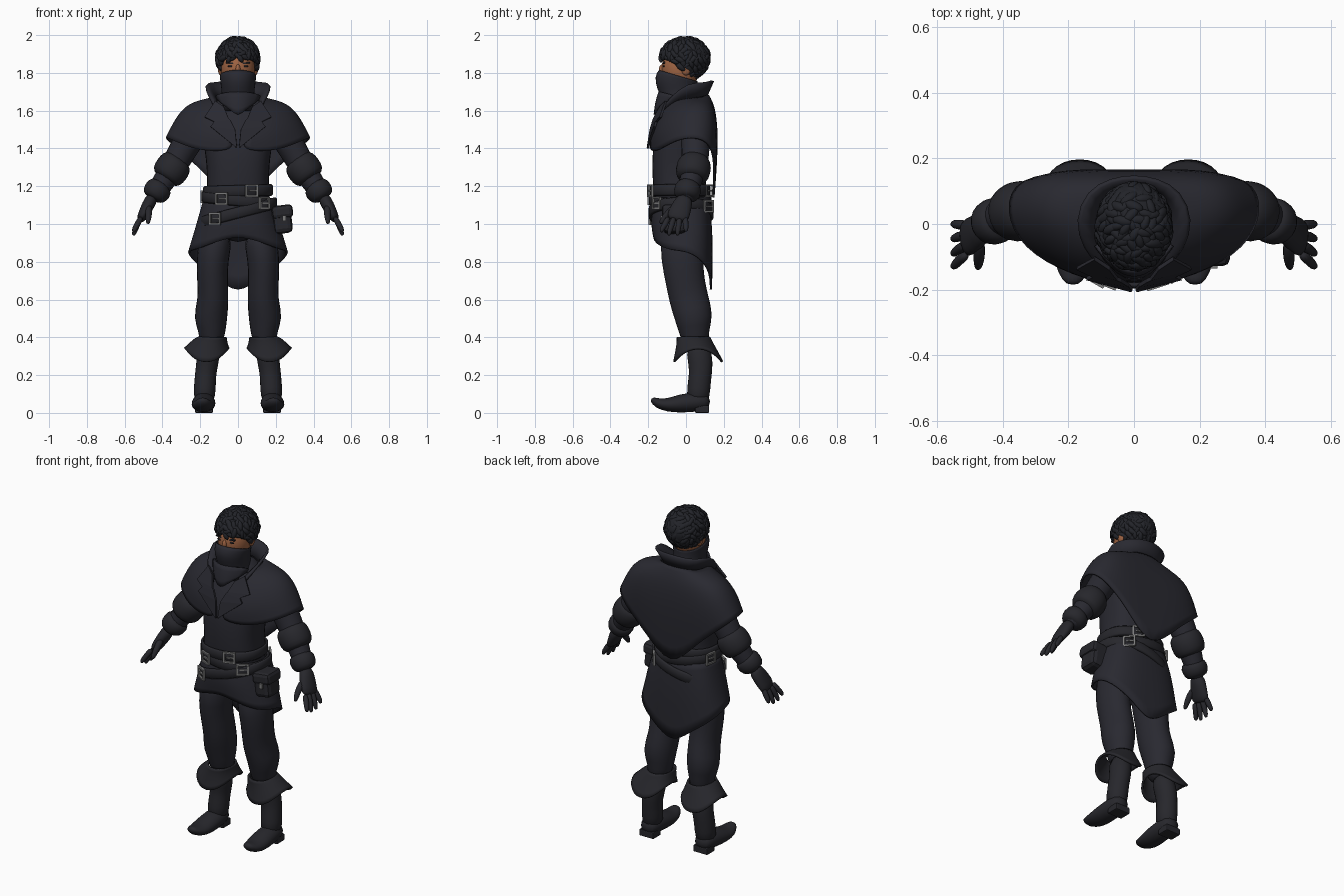
import bpy, bmesh, math, random
from mathutils import Matrix, Vector

random.seed(4)
start_cube = bpy.data.objects.get("Cube")
if start_cube:
    bpy.data.objects.remove(start_cube, do_unlink=True)


def material(name, r, g, b):
    mat = bpy.data.materials.new(name)
    mat.use_nodes = True
    mat.diffuse_color = (r, g, b, 1)
    mat.node_tree.nodes["Principled BSDF"].inputs["Base Color"].default_value = (r, g, b, 1)
    return mat


CLOTH = material("dark blue cloth", .022, .022, .03)
LEATHER = material("black leather", .02, .02, .025)
HAIR = material("black hair", .016, .017, .022)
SKIN = material("brown skin", .34, .125, .055)
METAL = material("grey metal", .2, .2, .2)


def finish(name, bm, mat, mirror=False, sub=0, thick=0, bevel=0, smooth=True):
    """Turn a bmesh into a named object with its modifiers."""
    bmesh.ops.recalc_face_normals(bm, faces=bm.faces)
    mesh = bpy.data.meshes.new(name)
    bm.to_mesh(mesh)
    bm.free()
    mesh.materials.append(mat)
    if smooth:
        mesh.shade_smooth()
    obj = bpy.data.objects.new(name, mesh)
    bpy.context.collection.objects.link(obj)
    if mirror:
        obj.modifiers.new("Mirror", 'MIRROR').merge_threshold = .0005
    if bevel:
        mod = obj.modifiers.new("Bevel", 'BEVEL')
        mod.width, mod.segments = bevel, 2
    if sub:
        mod = obj.modifiers.new("Subdivision", 'SUBSURF')
        mod.levels = mod.render_levels = sub
    if thick:
        mod = obj.modifiers.new("Solidify", 'SOLIDIFY')
        mod.thickness, mod.offset = thick, 0
    return obj


def skin(name, rows, mat, closed=False, caps=False, **options):
    """Stretch a surface over rows of points."""
    bm = bmesh.new()
    grid = [[bm.verts.new(p) for p in row] for row in rows]
    n = len(rows[0])
    for low, high in zip(grid, grid[1:]):
        for i in range(n if closed else n - 1):
            j = (i + 1) % n
            bm.faces.new((low[i], low[j], high[j], high[i]))
    if caps:
        bm.faces.new(grid[0])
        bm.faces.new(grid[-1])
    return finish(name, bm, mat, **options)


def ring(z, rx, front, back, cx=0, n=16, power=1, lift=lambda a, x: 0):
    """Level oval; angle zero points to the front."""
    points = []
    for i in range(n):
        a = math.tau * i / n
        s, c = math.sin(a), -math.cos(a)
        x = cx + rx * math.copysign(abs(s) ** power, s)
        y = (front + back) / 2 + (back - front) / 2 * math.copysign(abs(c) ** power, c)
        points.append((x, y, z + lift(a, x)))
    return points


def tube(name, path, mat, ref=(0, 1, 0), n=10, caps=True, **options):
    """Limb along a path of (x, y, z, radius along ref, other radius)."""
    centres = [Vector(p[:3]) for p in path]
    rows = []
    for i, p in enumerate(path):
        t = (centres[min(i + 1, len(path) - 1)] - centres[max(i - 1, 0)]).normalized()
        u = Vector(ref)
        u = (u - t * u.dot(t)).normalized()
        v = t.cross(u)
        rows.append([centres[i] + u * p[3] * math.cos(math.tau * k / n)
                     + v * p[-1] * math.sin(math.tau * k / n) for k in range(n)])
    return skin(name, rows, mat, closed=True, caps=caps, **options)


def ball(name, centre, radii, mat, **options):
    bm = bmesh.new()
    bmesh.ops.create_uvsphere(bm, u_segments=24, v_segments=16, radius=1,
                              matrix=Matrix.Translation(centre) @ Matrix.Diagonal((*radii, 1)))
    return finish(name, bm, mat, **options)


def box(name, centre, size, mat, turn=0, axis='Y', **options):
    bm = bmesh.new()
    bmesh.ops.create_cube(bm, size=1, matrix=Matrix.Translation(centre)
                          @ Matrix.Rotation(turn, 4, axis) @ Matrix.Diagonal((*size, 1)))
    return finish(name, bm, mat, smooth=False, **options)


# Head and face
ball("head", (0, -.03, 1.82), (.09, .1, .12), SKIN)
ball("nose", (0, -.128, 1.815), (.013, .015, .03), SKIN)
ball("ear", (.092, 0, 1.82), (.014, .024, .033), SKIN, mirror=True)
ball("eye", (.04, -.118, 1.835), (.016, .005, .005), HAIR, mirror=True)
box("eyebrow", (.042, -.117, 1.852), (.042, .01, .008), HAIR, turn=-.15, mirror=True)

# Curly hair: a cap covered with small tangled locks
ball("hair_cap", (0, .015, 1.88), (.105, .115, .105), HAIR)
bm = bmesh.new()
COUNT = 300
for i in range(COUNT):
    h = 1 - 2 * (i + .5) / COUNT
    a = i * 2.39996
    d = Vector((math.cos(a) * math.sqrt(1 - h * h), math.sin(a) * math.sqrt(1 - h * h), h))
    p = Vector((0, -.008, 1.875)) + d * random.uniform(.96, 1.03) * .107
    p.y += d.y * .018
    back = min(max((p.y + .08) / .12, 0), 1)
    if p.z < 1.872 - .1 * back:
        continue
    spin = Matrix.Rotation(random.uniform(-1.2, 1.2), 4, 'Z')
    tilt = Matrix.Rotation(random.uniform(-.4, .4), 4, 'Y')
    size = random.uniform(.85, 1.15)
    bmesh.ops.create_icosphere(bm, subdivisions=2, radius=size, matrix=Matrix.Translation(p)
                               @ d.to_track_quat('Z', 'Y').to_matrix().to_4x4() @ spin @ tilt
                               @ Matrix.Diagonal((.015, .03, .014, 1)))
finish("hair_locks", bm, HAIR)

# Face mask and neck scarf
mask = [(1.785, .095, -.143, .06), (1.76, .094, -.166, .06), (1.71, .086, -.155, .06),
        (1.67, .083, -.135, .07), (1.6, .11, -.11, .09)]
skin("face_mask", [ring(*m, lift=lambda a, x, k=k: .03 * math.cos(a) * (1 - k / 4))
                   for k, m in enumerate(mask)], CLOTH, closed=True, sub=1, thick=.006)
skin("neck_scarf", [[(0, -.15, 1.7), (0, -.165, 1.64), (0, -.168, 1.565)],
                    [(.07, -.12, 1.695), (.06, -.145, 1.65), (.04, -.16, 1.605)],
                    [(.125, -.05, 1.68), (.11, -.075, 1.665), (.1, -.09, 1.65)]],
     CLOTH, mirror=True, sub=1, thick=.012)

# Coat body
body = [(.9, .19, -.12, .1), (1.05, .18, -.155, .11), (1.2, .165, -.178, .105),
        (1.3, .168, -.182, .115), (1.4, .18, -.18, .125), (1.5, .2, -.155, .135),
        (1.6, .17, -.09, .125), (1.66, .1, -.06, .1), (1.7, .08, -.06, .07)]
skin("coat_body", [ring(*b, power=.8) for b in body], CLOTH, closed=True, caps=True, sub=1)

# Shoulder cape, columns from the front edge round to the pointed back
skin("shoulder_cape", [
    [(.07, -.1, 1.64), (.08, -.14, 1.56), (.05, -.185, 1.46), (.01, -.19, 1.39)],
    [(.11, -.06, 1.65), (.16, -.12, 1.58), (.19, -.16, 1.48), (.19, -.155, 1.38)],
    [(.13, -.01, 1.66), (.25, -.03, 1.625), (.31, -.06, 1.53), (.34, -.07, 1.44)],
    [(.13, .03, 1.665), (.27, .05, 1.645), (.34, .04, 1.56), (.39, .04, 1.465)],
    [(.12, .08, 1.67), (.25, .13, 1.63), (.31, .15, 1.54), (.36, .14, 1.43)],
    [(.07, .11, 1.68), (.14, .155, 1.61), (.17, .168, 1.45), (.18, .155, 1.28)],
    [(0, .12, 1.68), (0, .155, 1.61), (0, .165, 1.4), (0, .14, 1.07)]],
    CLOTH, mirror=True, sub=2, thick=.012)

# Standing collar and folded lapels
skin("collar", [[(.06, -.13, 1.58), (.11, -.13, 1.6)], [(.095, -.08, 1.62), (.15, -.08, 1.67)],
                [(.11, 0, 1.65), (.178, .01, 1.745)], [(.1, .07, 1.66), (.14, .1, 1.745)],
                [(.05, .1, 1.67), (.07, .135, 1.755)], [(0, .105, 1.67), (0, .145, 1.76)]],
     CLOTH, mirror=True, sub=1, thick=.014)
skin("lapel", [[(.005, -.2, 1.4), (.01, -.202, 1.405)], [(.015, -.187, 1.5), (.145, -.166, 1.515)],
               [(.04, -.172, 1.55), (.125, -.158, 1.54)], [(.05, -.168, 1.56), (.175, -.135, 1.565)],
               [(.075, -.135, 1.62), (.12, -.105, 1.65)]],
     CLOTH, mirror=True, thick=.012, smooth=False)

# Coat skirt with a long pointed tail
skin("coat_skirt", [
    [(0, -.165, 1.12), (0, -.188, 1.03), (0, -.168, .94)],
    [(.1, -.155, 1.12), (.11, -.178, 1.02), (.12, -.165, .905)],
    [(.175, -.08, 1.12), (.2, -.105, 1), (.235, -.1, .86)],
    [(.185, 0, 1.12), (.22, 0, 1), (.27, .01, .86)],
    [(.165, .08, 1.12), (.2, .1, 1), (.235, .1, .8)],
    [(.09, .115, 1.12), (.11, .135, .95), (.12, .135, .72)],
    [(0, .12, 1.12), (0, .14, .93), (0, .13, .62)]],
    CLOTH, mirror=True, sub=2, thick=.012)

# Three overlapping belts, each with buckles at chosen angles from the front
BELTS = [("upper_belt", 1.175, .182, -.19, .125, .03, (.35, 2.8)),
         ("middle_belt", 1.125, .188, -.19, .13, -.1, (-.42, .75, -1.9)),
         ("lower_belt", 1.06, .202, -.193, .142, .26, (-.58, 2.5))]
for name, z, rx, front, back, slope, buckles in BELTS:
    def slant(a, x):
        return slope * x
    skin(name, [ring(z + dz, rx + grow, front - grow, back + grow, n=32, lift=slant, power=.9)
                for dz, grow in ((-.027, -.008), (-.02, 0), (.02, 0), (.027, -.008))],
         LEATHER, closed=True, thick=.01)
    for a in buckles:
        x, y, height = ring(z, rx + .008, front - .008, back + .008, n=628, power=.9,
                            lift=slant)[round(a * 100) % 628]
        place = Matrix.Translation((x, y, height)) @ Matrix.Rotation(a * .9 - math.pi / 2, 4, 'Z')
        bm = bmesh.new()
        for dy, dz, w, h in ((-.03, 0, .01, .066), (.03, 0, .01, .066), (0, .028, .07, .01),
                             (0, -.028, .07, .01), (.01, 0, .05, .008)):
            bmesh.ops.create_cube(bm, size=1, matrix=place @ Matrix.Translation((0, dy, dz))
                                  @ Matrix.Diagonal((.012, w, h, 1)))
        finish(name + "_buckle", bm, METAL, smooth=False)

# Hip pouch
box("pouch", (.235, -.06, 1.02), (.1, .12, .14), LEATHER, turn=-.12, bevel=.025)
box("pouch_flap", (.235, -.062, 1.065), (.112, .132, .07), LEATHER, turn=-.12, bevel=.02)
box("pouch_clasp", (.245, -.131, 1.03), (.02, .009, .03), METAL)

# Sleeves and cuffs
tube("sleeve", [(.18, .05, 1.56, .085), (.26, .05, 1.45, .083), (.32, .05, 1.34, .076),
                (.37, .035, 1.26, .068), (.43, .01, 1.17, .055), (.455, 0, 1.12, .045)],
     CLOTH, mirror=True, sub=1)
tube("elbow_cuff", [(.305, .047, 1.35, .07), (.325, .044, 1.325, .094), (.35, .04, 1.29, .1),
                    (.38, .03, 1.25, .092), (.39, .028, 1.235, .065)],
     LEATHER, mirror=True, sub=1)
tube("wrist_cuff", [(.4, .02, 1.21, .06), (.415, .012, 1.19, .08), (.45, 0, 1.15, .072),
                    (.458, -.002, 1.135, .045)], LEATHER, mirror=True, sub=1)

# Gloved hands
tube("palm", [(.45, 0, 1.15, .042, .036), (.475, -.02, 1.1, .056, .036),
              (.502, -.04, 1.05, .064, .03), (.52, -.048, 1.015, .056, .022)],
     LEATHER, mirror=True, sub=1)
for name, root, tip, low in (("index", -.092, -.13, .955), ("middle", -.062, -.09, .938),
                             ("ring", -.032, -.045, .938), ("little", -.004, 0, .958)):
    tube(name + "_finger", [(.51, root, 1.04, .017), (.535, (root + tip) / 2, .995, .017),
                            (.55, tip, low + .015, .014), (.554, tip, low, .007)],
         LEATHER, n=8, mirror=True, sub=1)
tube("thumb", [(.475, -.045, 1.1, .022), (.472, -.095, 1.06, .02), (.475, -.125, 1.02, .016),
               (.477, -.137, 1, .008)], LEATHER, ref=(1, 0, 0), n=8, mirror=True, sub=1)

# Trouser legs
tube("trouser_leg", [(.11, -.02, .98, .13, .1), (.138, -.02, .8, .115, .086),
                     (.135, -.005, .7, .107, .085), (.13, .015, .6, .108, .084),
                     (.148, .045, .5, .107, .095), (.135, .042, .42, .078, .07),
                     (.148, .06, .34, .07, .062)], CLOTH, n=12, mirror=True, sub=1)

# Boots with turned-down tops and curled toes
tube("boot_shaft", [(.145, .06, .38, .072, .066), (.165, .08, .25, .067, .06),
                    (.172, .075, .2, .062, .058), (.176, .068, .13, .064, .061),
                    (.18, .06, .05, .062, .058)], LEATHER, n=12, mirror=True, sub=1)
tube("boot_foot", [(.18, .13, .06, .045, .04), (.18, .07, .06, .062, .055),
                   (.182, -.03, .05, .066, .052), (.185, -.1, .04, .064, .036),
                   (.187, -.155, .052, .046, .028), (.187, -.185, .075, .02, .012)],
     LEATHER, ref=(1, 0, 0), n=12, mirror=True, sub=1)
box("boot_heel", (.18, .085, .02), (.095, .075, .04), LEATHER, mirror=True, bevel=.006)
cuff = [(.4, .07, -.045, .125, .135), (.38, .082, -.045, .14, .145),
        (.34, .1, -.055, .17, .158), (.305, .118, -.065, .195, .166)]
skin("boot_cuff", [ring(*c, power=.9, lift=lambda a, x, k=k: -.013 * k * math.cos(2 * a))
                   for k, c in enumerate(cuff)],
     LEATHER, closed=True, mirror=True, sub=1, thick=.012)
